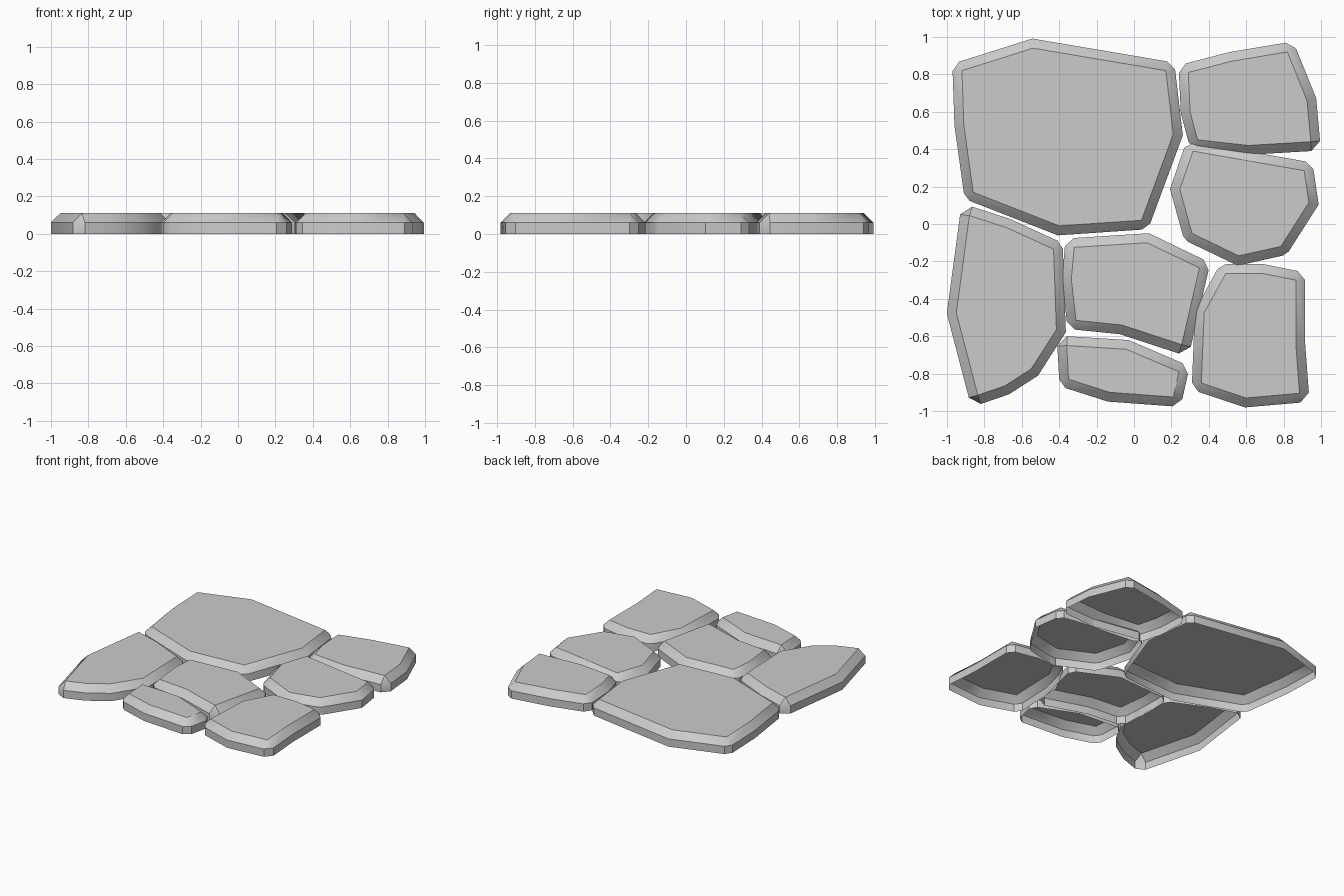
import bpy, bmesh, math
from mathutils import Vector

if "Cube" in bpy.data.objects:
    bpy.data.objects.remove(bpy.data.objects["Cube"])

TOP, SHOULDER, BEVEL = 0.11, 0.06, 0.05

# Outline of each flat stone top, listed clockwise
STONES = {
    "large_stone": [(-.92, .82), (-.54, .94), (.17, .82), (.21, .48), (.04, .02),
                    (-.40, -.01), (-.86, .17), (-.91, .53)],
    "back_right_stone": [(.29, .81), (.52, .87), (.82, .92), (.925, .66), (.945, .44),
                         (.61, .42), (.34, .45), (.30, .60)],
    "middle_right_stone": [(.315, .39), (.91, .285), (.935, .115), (.785, -.12),
                           (.56, -.17), (.31, -.05), (.245, .185)],
    "front_left_stone": [(-.88, .045), (-.68, -.02), (-.43, -.135), (-.415, -.565),
                         (-.55, -.775), (-.69, -.865), (-.835, -.915), (-.95, -.475)],
    "middle_stone": [(-.32, -.125), (.07, -.10), (.35, -.235), (.255, -.645),
                     (-.065, -.54), (-.31, -.515), (-.335, -.295)],
    "small_stone": [(-.36, -.65), (-.04, -.67), (.24, -.79), (.21, -.925),
                    (-.13, -.90), (-.35, -.83)],
    "front_right_stone": [(.49, -.265), (.69, -.265), (.865, -.30), (.865, -.64),
                          (.885, -.905), (.60, -.93), (.36, -.85), (.375, -.475)],
}


def make_stone(name, outline):
    pts = [Vector(p) for p in reversed(outline)]
    n = len(pts)
    normals = []
    for i in range(n):
        d = (pts[(i + 1) % n] - pts[i]).normalized()
        normals.append(Vector((d.y, -d.x)))

    # Outer rim: offset of the top, with sharp corners cut off
    rim = []
    for i, p in enumerate(pts):
        a, b = normals[i - 1], normals[i]
        if a.angle(b) > math.radians(42):
            rim += [(i, p + a * BEVEL), (i, p + b * BEVEL)]
        else:
            rim.append((i, p + (a + b) * BEVEL / (1 + a.dot(b))))

    bm = bmesh.new()
    top = [bm.verts.new((p.x, p.y, TOP)) for p in pts]
    mid = [bm.verts.new((p.x, p.y, SHOULDER)) for _, p in rim]
    low = [bm.verts.new((p.x, p.y, 0)) for _, p in rim]
    bm.faces.new(top)
    for j in range(len(rim)):
        k = (j + 1) % len(rim)
        ti, tk = top[rim[j][0]], top[rim[k][0]]
        bm.faces.new([mid[j], mid[k], tk] + ([ti] if ti != tk else []))
        bm.faces.new([low[j], low[k], mid[k], mid[j]])

    # The underside stays open
    mesh = bpy.data.meshes.new(name)
    bm.to_mesh(mesh)
    bm.free()
    obj = bpy.data.objects.new(name, mesh)
    bpy.context.collection.objects.link(obj)
    bpy.ops.object.select_all(action='DESELECT')
    obj.select_set(True)
    bpy.context.view_layer.objects.active = obj
    bpy.ops.object.shade_smooth_by_angle(angle=math.radians(35))


for stone_name, stone_outline in STONES.items():
    make_stone(stone_name, stone_outline)
